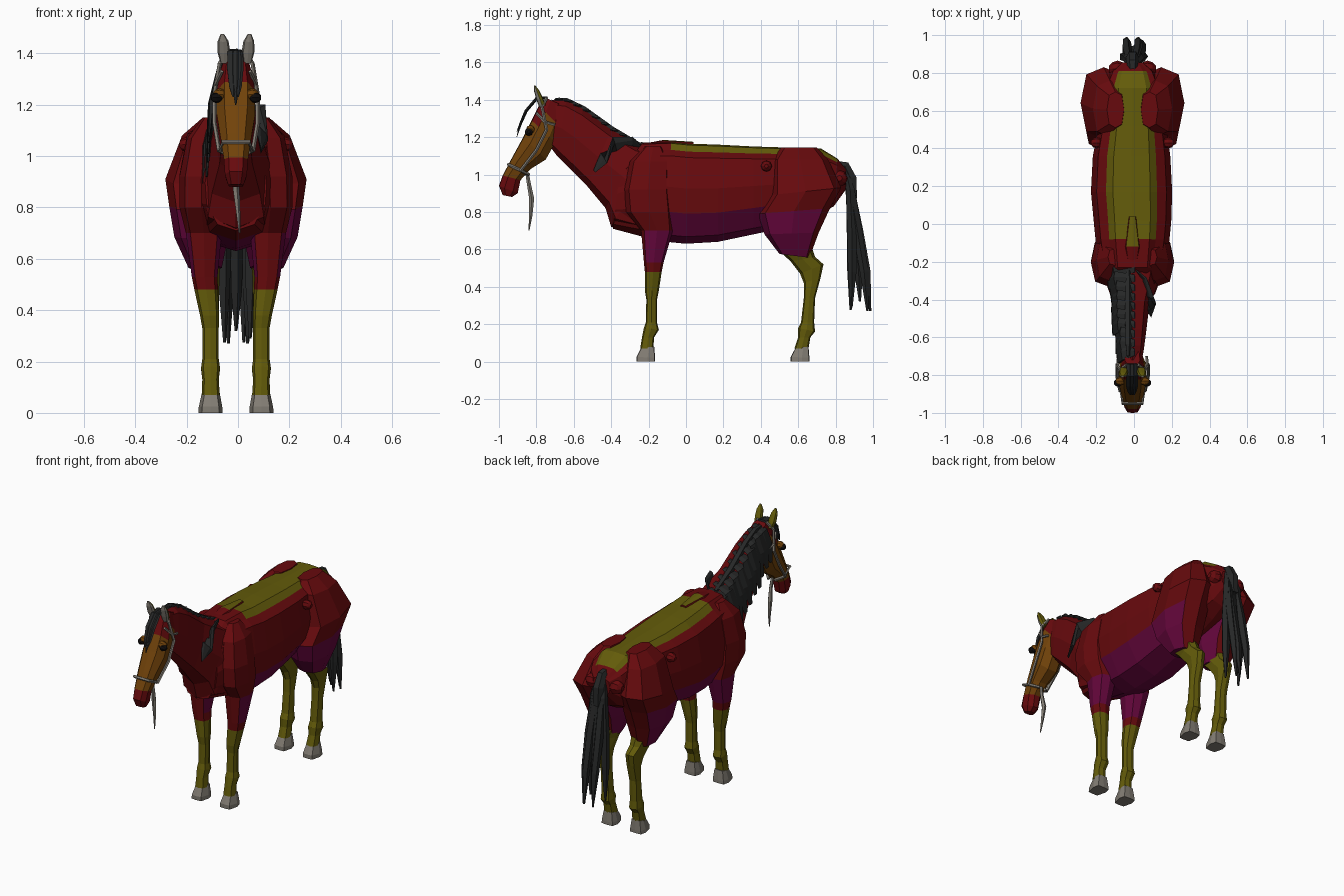
import bpy, bmesh, math, random
from mathutils import Vector

random.seed(4)

COLOURS = {
    "coat_red": (0.135, 0.003, 0.004), "belly_magenta": (0.13, 0.002, 0.045),
    "olive": (0.125, 0.105, 0.003), "face_brown": (0.165, 0.055, 0.003),
    "hair_charcoal": (0.019, 0.020, 0.020), "hoof_grey": (0.22, 0.20, 0.17),
    "eye_black": (0.005, 0.004, 0.004),
}
NAMES = list(COLOURS)
MATS = []
for key, col in COLOURS.items():
    m = bpy.data.materials.new(key)
    m.diffuse_color = (*col, 1)
    MATS.append(m)

OCT = [(0, 0), (.75, .1), (1, .5), (.75, .9), (0, 1)]
SHIFT = -.008   # the whole animal stands slightly left of the axis


def skin(name, rings, colour):
    """Bridge rings of points, cap the ends, colour by a name or a rule(centre, normal)."""
    bm = bmesh.new()
    rv = [[bm.verts.new((p[0] + SHIFT, p[1], p[2])) for p in r] for r in rings]
    n = len(rv[0])
    for a, b in zip(rv, rv[1:]):
        for i in range(n):
            j = (i + 1) % n
            bm.faces.new((a[i], a[j], b[j], b[i]))
    bm.faces.new(rv[0])
    bm.faces.new(rv[-1])
    bmesh.ops.recalc_face_normals(bm, faces=bm.faces)
    bm.normal_update()
    used = []
    for f in bm.faces:
        c = colour if isinstance(colour, str) else colour(f.calc_center_median(), f.normal)
        if c not in used:
            used.append(c)
        f.material_index = used.index(c)
    me = bpy.data.meshes.new(name)
    bm.to_mesh(me)
    bm.free()
    for c in used:
        me.materials.append(MATS[NAMES.index(c)])
    ob = bpy.data.objects.new(name, me)
    bpy.context.collection.objects.link(ob)
    return ob


def loft(name, sections, colour, prof=OCT):
    """Sections: (y0, z0, y1, z1, centre x, half width), profile runs from point 0 to 1."""
    full = prof + [(-x, t) for x, t in prof[-2:0:-1]]
    rings = [[(cx + w * x, y0 + (y1 - y0) * t, z0 + (z1 - z0) * t) for x, t in full]
             for y0, z0, y1, z1, cx, w in sections]
    return skin(name, rings, colour)


def tube(name, pts, radii, colour, n=5, ref=(1, 0, 0), flat=1.0):
    pts = [Vector(p) for p in pts]
    rings = []
    for i, p in enumerate(pts):
        t = (pts[min(i + 1, len(pts) - 1)] - pts[max(i - 1, 0)]).normalized()
        v = t.cross(Vector(ref)).normalized()
        u = v.cross(t)
        rings.append([p + radii[i] * (u * math.cos(a) + v * flat * math.sin(a))
                      for a in (2 * math.pi * k / n for k in range(n))])
    return skin(name, rings, colour)


def ball(name, loc, r, colour):
    x, y, z = loc
    rings = [[(x + dx * r, y + q * math.cos(a) * r, z + q * math.sin(a) * r)
              for a in (math.pi * k / 4 for k in range(8))]
             for dx, q in ((-1, .35), (-.6, .8), (0, 1), (.6, .8), (1, .35))]
    skin(name, rings, colour)


# Barrel with painted back and belly
def body_rule(c, n):
    limit = .128 if c.y < .7 else .095
    if n.z > .3 and c.z > 1.06 and -.06 < c.y < .8 and abs(c.x - SHIFT) < limit:
        return "olive"
    return "belly_magenta" if c.z < .79 and -.2 < c.y < .6 else "coat_red"


body = [(-.35, 1.05, -.39, .71, 0, .12), (-.23, 1.17, -.24, .67, 0, .17),
        (-.08, 1.175, -.10, .64, 0, .195), (.02, 1.165, 0, .63, 0, .205),
        (.17, 1.16, .17, .64, -.005, .215), (.36, 1.15, .36, .68, -.005, .205),
        (.52, 1.145, .50, .71, 0, .18), (.72, 1.14, .70, .78, 0, .16),
        (.81, 1.085, .79, .83, 0, .12), (.855, 1.03, .855, .92, 0, .06)]
loft("body", body, body_rule,
     [(0, 0), (.46, .015), (.63, .08), (.86, .14), (1, .45), (.95, .7), (.6, .93), (0, 1)])
loft("withers", [(-.2, 1.17, -.19, 1.14, 0, .03), (-.12, 1.185, -.12, 1.13, 0, .045),
                 (.04, 1.175, .04, 1.14, 0, .02)],
     lambda c, n: "olive" if n.z > .6 and c.y > -.1 else "coat_red")

# Neck
loft("neck", [(-.72, 1.40, -.72, 1.14, 0, .05), (-.64, 1.395, -.69, 1.10, 0, .06),
              (-.55, 1.35, -.63, 1.04, 0, .07), (-.40, 1.24, -.53, .94, 0, .085),
              (-.25, 1.16, -.43, .82, 0, .125), (-.15, 1.15, -.40, .72, 0, .145),
              (-.05, 1.12, -.25, .68, 0, .15)], "coat_red")


# Head, brown face with red poll and muzzle
def head_rule(c, n):
    return "face_brown" if .98 < c.z < 1.275 else "coat_red"


loft("head", [(-.75, 1.41, -.66, 1.37, 0, .04), (-.785, 1.37, -.67, 1.25, 0, .06),
              (-.825, 1.29, -.70, 1.17, 0, .075), (-.87, 1.20, -.75, 1.08, 0, .075),
              (-.93, 1.09, -.83, 1.03, 0, .06), (-.98, .995, -.885, .97, 0, .047),
              (-1.0, .94, -.90, .90, 0, .043), (-.98, .89, -.93, .88, 0, .03)], head_rule,
     [(0, 0), (.6, .02), (1, .3), (.9, .75), (.4, 1), (0, 1)])


# Legs: coat bands by height
def front_rule(c, n):
    if c.z < .48:
        return "olive"
    return "belly_magenta" if .51 < c.z < .73 and n.y > -.55 else "coat_red"


def haunch_rule(c, n):
    return "belly_magenta" if c.z < .81 and n.y < .8 else "coat_red"


for s, side in ((1, "right"), (-1, "left")):
    front = [(-.22, 1.15, -.13, 1.15, .09, .04), (-.30, 1.07, -.08, 1.07, .12, .07),
             (-.33, .92, -.08, .92, .13, .09), (-.32, .80, -.07, .80, .135, .085),
             (-.24, .70, -.07, .70, .125, .07), (-.225, .53, -.12, .53, .122, .05),
             (-.22, .48, -.13, .48, .116, .046), (-.22, .38, -.145, .38, .103, .037),
             (-.212, .33, -.155, .33, .099, .032), (-.215, .21, -.155, .21, .099, .032),
             (-.225, .18, -.145, .17, .099, .037), (-.235, .13, -.17, .13, .099, .032),
             (-.245, .07, -.175, .07, .098, .035)]
    loft(side + "_front_leg", [(a, b, c, d, s * x, w) for a, b, c, d, x, w in front], front_rule)
    haunch = [(.51, 1.145, .70, 1.145, .09, .045), (.46, 1.08, .76, 1.08, .12, .09),
              (.45, .89, .83, .93, .152, .123), (.385, .79, .77, .82, .145, .115),
              (.42, .68, .71, .69, .135, .105), (.50, .575, .66, .555, .12, .065)]
    loft(side + "_haunch", [(a, b, c, d, s * x, w) for a, b, c, d, x, w in haunch], haunch_rule)
    hind = [(.49, .60, .67, .62, .115, .06), (.56, .535, .69, .56, .108, .045),
            (.61, .47, .735, .52, .103, .038), (.63, .42, .72, .45, .10, .034),
            (.63, .34, .69, .34, .099, .032), (.615, .21, .685, .21, .099, .032),
            (.60, .18, .69, .16, .099, .037), (.60, .13, .665, .13, .099, .032),
            (.58, .07, .655, .07, .098, .035)]
    loft(side + "_hind_leg", [(a, b, c, d, s * x, w) for a, b, c, d, x, w in hind], "olive")

    # Hooves
    for name, y in (("front", -.265), ("hind", .56)):
        loft(f"{side}_{name}_hoof", [(y, 0, y + .10, 0, s * .099, .047),
                                     (y, .025, y + .10, .02, s * .099, .046),
                                     (y + .025, .072, y + .095, .08, s * .098, .035)],
             "hoof_grey", [(0, 0), (.7, .03), (1, .6), (.8, .97), (0, 1)])

    # Ears: pale inside, olive outside
    loft(side + "_ear", [(-.785, 1.36, -.75, 1.37, s * .045, .016),
                         (-.80, 1.40, -.765, 1.41, s * .047, .025),
                         (-.812, 1.445, -.785, 1.45, s * .05, .021),
                         (-.812, 1.475, -.805, 1.475, s * .053, .007)],
         lambda c, n: "hoof_grey" if n.y < .25 else "olive")

    # Eyes and lids, hip and dock bumps
    ball(side + "_eye", (s * .076, -.84, 1.228), .022, "eye_black")
    ball(side + "_eyelid", (s * .064, -.832, 1.24), .024, "face_brown")
    ball(side + "_hip_bump", (s * .19, .43, 1.045), .03, "coat_red")
    ball(side + "_rump_bump", (s * .08, .82, .98), .045, "coat_red")

    # Bridle cheek and brow straps
    tube(side + "_cheek_strap", [(s * .03, -.745, 1.41), (s * .064, -.77, 1.36),
                                 (s * .084, -.745, 1.24), (s * .084, -.80, 1.13),
                                 (s * .066, -.885, 1.02)], [.009] * 5, "hoof_grey")
    tube(side + "_brow_strap", [(s * .055, -.80, 1.33), (s * .078, -.755, 1.28),
                                (s * .075, -.70, 1.265)], [.008] * 3, "hoof_grey", ref=(0, 0, 1))

# Noseband and lead rope
tube("noseband", [(-.02, -.84, 1.0), (-.062, -.88, 1.02), (-.052, -.95, 1.055),
                  (.052, -.95, 1.055), (.062, -.88, 1.02), (.02, -.84, 1.0)],
     [.009] * 6, "hoof_grey", ref=(0, -.4, 1))
tube("lead_rope", [(0, -.85, 1.01), (.004, -.84, .95), (0, -.825, .87), (.008, -.83, .78),
                   (.014, -.84, .70)], [.010, .011, .014, .009, .003], "hoof_grey")

# Mane: crest ridge plus overlapping locks on the left side of the neck
CREST = [(-.70, 1.40), (-.64, 1.395), (-.55, 1.35), (-.40, 1.24), (-.25, 1.16)]


def crest_z(y):
    for (a, za), (b, zb) in zip(CREST, CREST[1:]):
        if y <= b:
            return za + (zb - za) * (y - a) / (b - a)
    return CREST[-1][1]


tube("mane_crest", [(-.022, y, z - .002) for y, z in CREST],
     [.010, .017, .020, .022, .014], "hair_charcoal")
for i in range(10):
    t = i / 9
    y = -.68 + .44 * t
    z = crest_z(y)
    w = .06 + .045 * t + random.uniform(0, .014)
    d = random.uniform(.22, .25) + .05 * t
    tube(f"mane_lock_{i + 1}", [(.012, y, z + .008), (-w * .8, y - .005, z - .025),
                                (-w - .008, y - .02, z - d * .5), (-w - .016, y - .045, z - d)],
         [.02, .044, .046, .014], "hair_charcoal", ref=(0, 1, 0), flat=.28)
tube("mane_stray_lock", [(.0, -.23, 1.16), (.065, -.29, 1.175), (.090, -.38, 1.14),
                         (.100, -.44, 1.08), (.098, -.49, 1.02)],
     [.008, .022, .038, .034, .006], "hair_charcoal", ref=(0, 1, 1), n=6, flat=.35)
for o in bpy.data.objects:      # broad face of the stray lock turned to the side
    if o.name == "mane_stray_lock":
        for v in o.data.vertices:
            line = 1.175 + (v.co.y + .29) * .75
            v.co.z = line + (v.co.z - line) * 1.5

# Forelock
for i, (x, r) in enumerate(((-.018, .018), (-.002, .020), (.014, .014))):
    tube(f"forelock_{i + 1}", [(x, -.74, 1.41), (x, -.80, 1.405), (x * 1.1, -.855, 1.34),
                               (x * .8, -.885, 1.27), (x * .6, -.905, 1.20 + .03 * abs(i - 1))],
         [r, r, r, r * .8, .003], "hair_charcoal", flat=.45)

# Tail: dock and hanging strands
tube("tail_dock", [(0, .80, 1.05), (0, .85, 1.045), (0, .88, .98), (0, .885, .87)],
     [.026, .03, .036, .034], "hair_charcoal", n=6)
for i, (x, y, z) in enumerate(((-.045, .88, .275), (-.03, .985, .27), (.0, .93, .32),
                               (.03, .985, .275), (.055, .885, .29), (.045, .97, .27))):
    tube(f"tail_strand_{i + 1}", [(x * .3, .85, 1.03), (x * .7, .878, .92),
                                  (x, .885 + (y - .88) * .35, .70),
                                  (x * 1.05, .885 + (y - .88) * .75, .48), (x, y, z)],
         [.014, .024, .027, .024, .006], "hair_charcoal")
